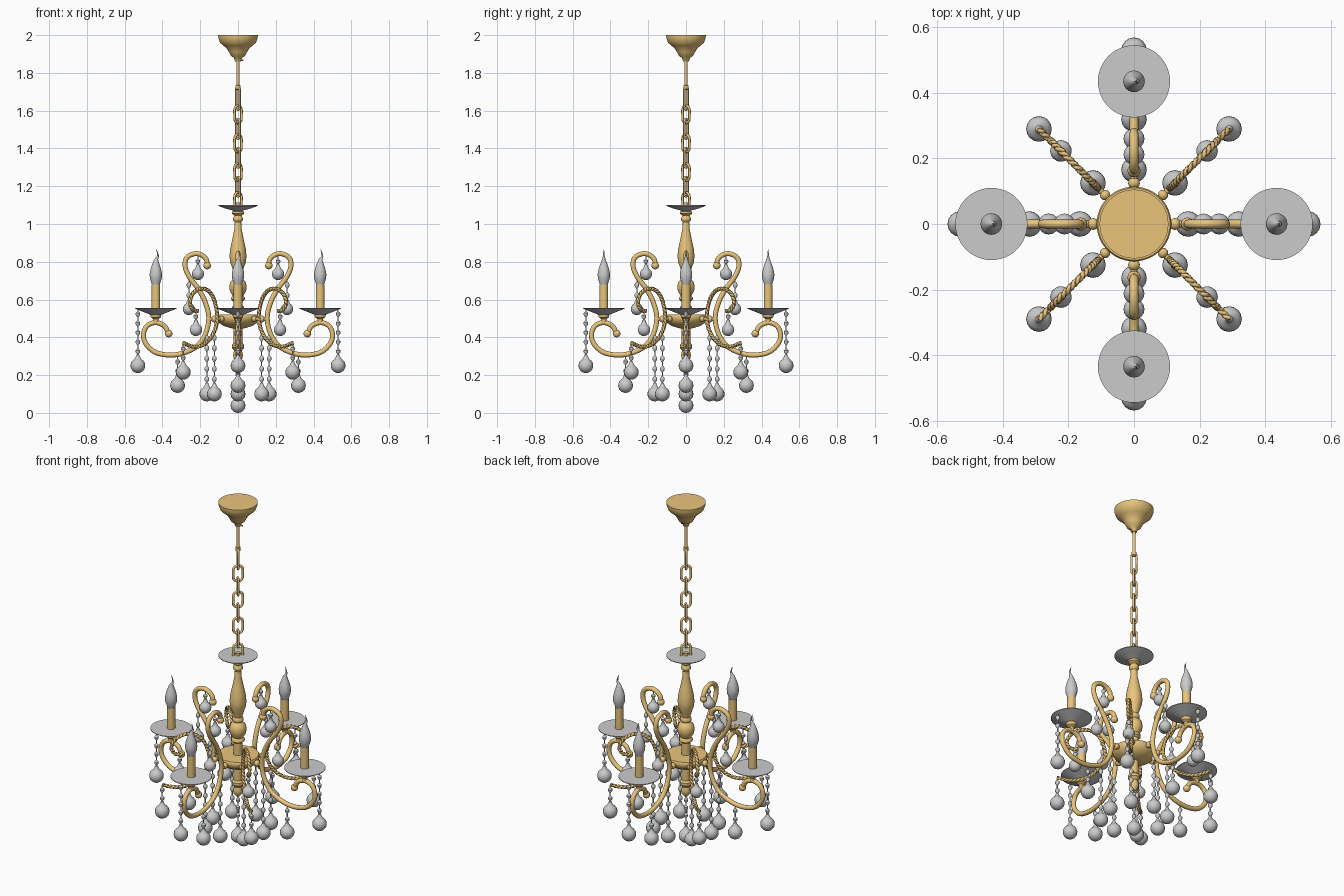
import bpy, math
from mathutils import Vector

if "Cube" in bpy.data.objects:
    bpy.data.objects.remove(bpy.data.objects["Cube"])

gold = bpy.data.materials.new("gold")
gold.diffuse_color = (0.82, 0.56, 0.2, 1)
gold.use_nodes = True
gold.node_tree.nodes["Principled BSDF"].inputs["Base Color"].default_value = gold.diffuse_color


def finish(me, name, mat, loc=(0, 0, 0), rot=0.0, sharp=40):
    ob = bpy.data.objects.new(name, me)
    bpy.context.collection.objects.link(ob)
    ob.location, ob.rotation_euler[2] = loc, rot
    if mat and not me.materials:
        me.materials.append(mat)
    bpy.ops.object.select_all(action='DESELECT')
    ob.select_set(True)
    bpy.context.view_layer.objects.active = ob
    bpy.ops.object.shade_smooth_by_angle(angle=math.radians(sharp))
    return ob


def lathe(name, prof, mat=None, loc=(0, 0, 0), n=32, bend=None, sharp=40):
    """Revolve (radius, z) points, listed top to bottom, and cap the ends."""
    vs, fs = [], []
    for r, z in prof:
        off = bend(z) if bend else 0
        for i in range(n):
            a = 2 * math.pi * i / n
            vs.append((r * math.cos(a) + off, r * math.sin(a), z))
    for k in range(len(prof) - 1):
        for i in range(n):
            j = (i + 1) % n
            fs.append((k * n + i, (k + 1) * n + i, (k + 1) * n + j, k * n + j))
    m = (len(prof) - 1) * n
    fs += [tuple(range(n)), tuple(reversed(range(m, m + n)))]
    me = bpy.data.meshes.new(name)
    me.from_pydata(vs, [], fs)
    return finish(me, name, mat, loc, sharp=sharp)


def smooth_path(pts, steps=8):
    """Catmull-Rom sampling through the points."""
    p = [Vector(q) for q in pts]
    p = [2 * p[0] - p[1]] + p + [2 * p[-1] - p[-2]]
    out = []
    for a, b, c, d in zip(p, p[1:], p[2:], p[3:]):
        for s in range(steps):
            t = s / steps
            out.append(0.5 * (2 * b + (c - a) * t + (2 * a - 5 * b + 4 * c - d) * t * t
                              + (3 * b - a - 3 * c + d) * t ** 3))
    return out + [p[-2]]


def tube(name, pts, rad, mat=gold, rot=0.0, loc=(0, 0, 0), cyclic=False, res=4):
    cu = bpy.data.curves.new(name, 'CURVE')
    cu.dimensions, cu.bevel_depth, cu.bevel_resolution = '3D', rad, res
    cu.use_fill_caps = True
    sp = cu.splines.new('POLY')
    sp.points.add(len(pts) - 1)
    for s, q in zip(sp.points, pts):
        s.co = (*q, 1)
    sp.use_cyclic_u = cyclic
    tmp = bpy.data.objects.new(name, cu)
    bpy.context.collection.objects.link(tmp)
    me = bpy.data.meshes.new_from_object(tmp.evaluated_get(bpy.context.evaluated_depsgraph_get()))
    bpy.data.objects.remove(tmp)
    return finish(me, name, mat, loc, rot, 60)


def polar(r, ang, z=0):
    return (r * math.cos(ang), r * math.sin(ang), z)


def ball(name, loc, rad, mat=gold):
    prof = [(max(rad * math.sin(math.pi * i / 10), 0.0005), rad * math.cos(math.pi * i / 10)) for i in range(11)]
    return lathe(name, prof, mat, loc, 16)


def pendant(name, r, ang, ztop, zball, rad=0.039):
    """String of cut beads ending in a round drop with a pinched neck."""
    prof, z, end = [(0.002, ztop)], ztop, zball + rad + 0.018
    count = max(1, round((ztop - end) / 0.05))
    step = (ztop - end) / count
    for _ in range(count):
        prof += [(0.003, z - step * 0.3), (0.012, z - step * 0.5),
                 (0.012, z - step * 0.7), (0.003, z - step * 0.95)]
        z -= step
    prof += [(0.008, end), (0.011, end - 0.01)]
    prof += [(max(rad * math.sin(t), 0.0005), zball + rad * math.cos(t))
             for t in (math.pi * i / 12 for i in range(2, 13))]
    lathe(name, prof, None, polar(r, ang), 16)


# ceiling canopy, screw, rod
lathe("canopy", [(0.105, 2), (0.104, 1.985), (0.095, 1.96), (0.078, 1.945), (0.06, 1.93),
                 (0.048, 1.91), (0.038, 1.89), (0.022, 1.88), (0.015, 1.86)], gold, n=48)
tube("canopy_screw", [(0, 0, 1.867), (0.03, 0, 1.867)], 0.004)
lathe("rod", [(0.009, 1.88), (0.009, 1.735), (0.014, 1.733), (0.014, 1.715), (0.006, 1.71)], gold, n=16)


# chain: broad links joined by narrow ones
def link(name, z, w, h, rad, rot):
    pts = []
    for i in range(24):
        a = 2 * math.pi * i / 24
        pts.append((w * math.cos(a), 0, (h - w) * (1 if math.sin(a) >= 0 else -1) + w * math.sin(a)))
    tube(name, pts, rad, rot=rot, loc=(0, 0, z), cyclic=True, res=2)


for i in range(4):
    link("chain_link", 1.58 - 0.153 * i, 0.026, 0.046, 0.007, math.pi / 4)
for i in range(5):
    link("chain_joiner", 1.6565 - 0.153 * i if i else 1.665, 0.013, 0.052 if i else 0.06, 0.006, -math.pi / 4)

# top glass dish, turned stem, hub and lower stem
lathe("top_dish", [(0.104, 1.1), (0.104, 1.096), (0.07, 1.083), (0.03, 1.072), (0.02, 1.066)], n=48)
lathe("turned_stem", [(0.012, 1.115), (0.012, 1.07), (0.033, 1.066), (0.033, 1.055), (0.018, 1.045), (0.027, 1.03),
                      (0.027, 1.022), (0.017, 1.01), (0.02, 0.97), (0.03, 0.92), (0.041, 0.87),
                      (0.045, 0.83), (0.042, 0.8), (0.03, 0.765), (0.023, 0.74), (0.03, 0.728),
                      (0.03, 0.718), (0.024, 0.71), (0.04, 0.695), (0.046, 0.67), (0.043, 0.645),
                      (0.028, 0.62), (0.036, 0.61), (0.036, 0.6), (0.024, 0.59), (0.024, 0.51)], gold, n=32)
lathe("hub", [(0.11, 0.52), (0.114, 0.513), (0.114, 0.5), (0.105, 0.48), (0.075, 0.46), (0.035, 0.448)], gold, n=48)
lathe("lower_stem", [(0.024, 0.46), (0.024, 0.37), (0.033, 0.36), (0.033, 0.345), (0.02, 0.33),
                     (0.026, 0.31), (0.024, 0.29), (0.008, 0.27)], gold, n=24)
pendant("centre_drop", 0, 0, 0.275, 0.039)

# shapes of the scroll arms and rope scrolls as (radius, z)
arm = [(0.165, 0.78), (0.167, 0.81), (0.193, 0.836), (0.233, 0.842), (0.272, 0.82), (0.28, 0.775),
       (0.258, 0.72), (0.213, 0.66), (0.175, 0.59), (0.155, 0.51), (0.168, 0.43), (0.21, 0.36),
       (0.28, 0.32), (0.36, 0.306), (0.44, 0.322), (0.49, 0.37), (0.5, 0.42), (0.48, 0.462),
       (0.435, 0.478), (0.39, 0.46), (0.368, 0.42)]
rope = [(0.3, 0.54), (0.335, 0.545), (0.36, 0.58), (0.34, 0.63), (0.285, 0.657), (0.22, 0.645), (0.175, 0.59),
        (0.155, 0.5), (0.185, 0.42), (0.25, 0.365), (0.33, 0.35), (0.41, 0.37)]
arm_path = [(p.x, 0, p.y) for p in smooth_path(arm, 6)]
rope_mid = smooth_path(rope, 14)
strands = []
for phase in (0, math.pi):
    pts, run = [], 0
    for i, p in enumerate(rope_mid):
        t = (rope_mid[min(i + 1, len(rope_mid) - 1)] - rope_mid[max(i - 1, 0)]).normalized()
        run += (p - rope_mid[i - 1]).length if i else 0
        a = phase + run * 2 * math.pi / 0.04
        side = 0.005 * math.cos(a)
        pts.append((p.x - t.y * side, 0.005 * math.sin(a), p.y + t.x * side))
    strands.append(pts)

R = 0.435
for k in range(4):
    a = k * math.pi / 2
    # scroll arm with end balls and hub joint
    tube("scroll_arm", arm_path, 0.013, rot=a)
    ball("arm_ball_upper", polar(0.163, a, 0.78), 0.02)
    ball("arm_ball_lower", polar(0.367, a, 0.42), 0.02)
    tube("hub_joint", [(0.1, 0, 0.497), (0.155, 0, 0.497)], 0.011, rot=a)
    ball("hub_knob", polar(0.125, a, 0.497), 0.018)
    # candle
    at = polar(R, a)
    lathe("candle_cup", [(0.012, 0.53), (0.03, 0.52), (0.026, 0.505), (0.014, 0.497), (0.014, 0.475)], gold, at, 24)
    lathe("candle_dish", [(0.11, 0.556), (0.11, 0.552), (0.07, 0.536), (0.035, 0.522), (0.02, 0.516)], None, at, 48)
    lathe("candle_sleeve", [(0.023, 0.68), (0.023, 0.55)], gold, at, 24)
    lathe("flame_bulb", [(0.001, 0.865), (0.003, 0.85), (0.005, 0.83), (0.01, 0.812), (0.018, 0.79),
                         (0.027, 0.765), (0.033, 0.735), (0.031, 0.71), (0.024, 0.69), (0.02, 0.675)],
          None, at, 24, bend=lambda z: 0.012 * math.sin((z - 0.81) * 70) if 0.81 < z < 0.84
          else (0.012 - (z - 0.84) * 0.4 if z >= 0.84 else 0))
    # drops along the arm
    for r, top, low in ((0.53, 0.553, 0.25), (0.32, 0.3, 0.145), (0.165, 0.43, 0.1),
                        (0.212, 0.83, 0.735), (0.26, 0.71, 0.55)):
        pendant("arm_drop", r, a, top, low, 0.039 if low < 0.5 else 0.032)

    # twisted rope scroll on the diagonal
    d = a + math.pi / 4
    for pts in strands:
        tube("rope_scroll", pts, 0.0065, rot=d, res=1)
    tube("rope_joint", [(0.1, 0, 0.497), (0.155, 0, 0.497)], 0.009, rot=d)
    ball("rope_knob", polar(0.125, d, 0.497), 0.016)
    for r, top, low in ((0.41, 0.37, 0.215), (0.177, 0.43, 0.1), (0.315, 0.54, 0.44)):
        pendant("rope_drop", r, d, top, low, 0.039 if low < 0.4 else 0.033)
